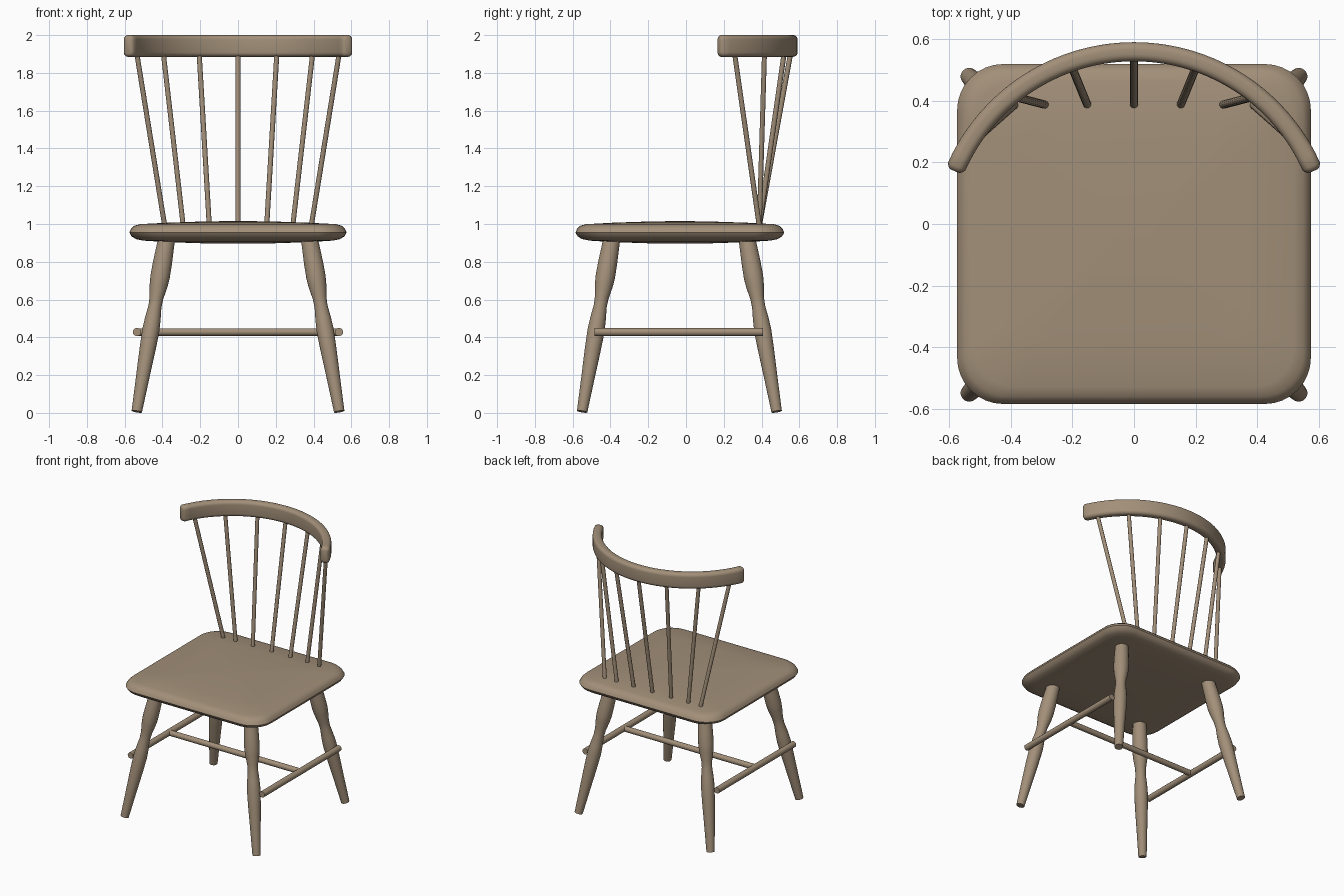
import bpy, bmesh, math
from mathutils import Vector

if "Cube" in bpy.data.objects:
    bpy.data.objects.remove(bpy.data.objects["Cube"])

wood = bpy.data.materials.new("brown wood")
wood.diffuse_color = (0.36, 0.275, 0.19, 1)
wood.use_nodes = True
wood.node_tree.nodes["Principled BSDF"].inputs["Base Color"].default_value = wood.diffuse_color


def loft(name, rings, smooth_angle=40):
    """Skin a list of equal-length point rings and cap both ends."""
    bm = bmesh.new()
    vr = [[bm.verts.new(p) for p in ring] for ring in rings]
    n = len(vr[0])
    for a, b in zip(vr, vr[1:]):
        for i in range(n):
            j = (i + 1) % n
            bm.faces.new((a[i], a[j], b[j], b[i]))
    bm.faces.new(vr[0][::-1])
    bm.faces.new(vr[-1])
    bmesh.ops.recalc_face_normals(bm, faces=bm.faces)
    me = bpy.data.meshes.new(name)
    bm.to_mesh(me)
    bm.free()
    me.materials.append(wood)
    ob = bpy.data.objects.new(name, me)
    bpy.context.collection.objects.link(ob)
    bpy.ops.object.select_all(action='DESELECT')
    bpy.context.view_layer.objects.active = ob
    ob.select_set(True)
    bpy.ops.object.shade_smooth_by_angle(angle=math.radians(smooth_angle))
    return ob


def turned(name, a, b, profile, sides=12):
    """Turned rod from a to b; profile is a list of (fraction, radius)."""
    a, b = Vector(a), Vector(b)
    q = (b - a).to_track_quat('Z', 'Y')
    rings = []
    for t, r in profile:
        c = a.lerp(b, t)
        rings.append([c + q @ Vector((r * math.cos(k), r * math.sin(k), 0))
                      for k in (2 * math.pi * i / sides for i in range(sides))])
    return loft(name, rings)


def rounded_rect(hx, hy, r, seg=8):
    pts = []
    for k, (sx, sy) in enumerate(((1, 1), (-1, 1), (-1, -1), (1, -1))):
        for i in range(seg + 1):
            t = math.pi / 2 * (k + i / seg)
            pts.append((sx * (hx - r) + r * math.cos(t), sy * (hy - r) + r * math.sin(t)))
    return pts


# Seat: slightly domed rounded square
seat_profile = [(0.896, 0.50), (0.898, 0.38), (0.904, 0.20), (0.912, 0.075), (0.920, 0.035),
                (0.935, 0.011), (0.955, 0.0), (0.975, 0.009), (0.990, 0.024), (0.999, 0.055),
                (1.007, 0.20), (1.013, 0.38), (1.015, 0.50)]
loft("seat", [[(x, y - 0.0325, z) for x, y in
               rounded_rect(0.575 - d, 0.5525 - d, max(0.15 - 0.3 * d, 0.02))]
              for z, d in seat_profile])

# Legs: splayed, with a turned waist
leg_profile = [(0, 0.028), (0.2, 0.036), (0.36, 0.043), (0.47, 0.046), (0.54, 0.042),
               (0.61, 0.035), (0.66, 0.037), (0.73, 0.048), (0.78, 0.052), (0.86, 0.051),
               (1, 0.045)]
for side, s in (("left", -1), ("right", 1)):
    for place, y0, y1 in (("front", -0.55, -0.393), ("back", 0.48, 0.323)):
        turned(f"{place}_{side}_leg", (s * 0.536, y0, 0.007), (s * 0.378, y1, 0.92),
               leg_profile, 20)
    # Side stretchers, set outside the legs
    turned(f"{side}_stretcher", (s * 0.535, -0.485, 0.428), (s * 0.535, 0.407, 0.428),
           [(0, 0.022), (1, 0.022)])
turned("cross_stretcher", (-0.535, -0.04, 0.428), (0.535, -0.04, 0.428), [(0, 0.02), (1, 0.02)])

# Curved top rail
R, CY = 0.632, -0.072
END = math.radians(67.3)
section = rounded_rect(0.031, 0.0575, 0.024, 5)
steps = [(-END, 0.016), (-END + 0.008, 0.007), (-END + 0.026, 0)]
body = [(-END + 0.026 + (2 * END - 0.052) * i / 40, 0) for i in range(1, 40)]
steps = steps + body + [(-t, d) for t, d in reversed(steps)]
loft("top_rail", [[((R + u * (1 - d / 0.031)) * math.sin(t),
                    CY + (R + u * (1 - d / 0.031)) * math.cos(t),
                    1.9425 + v * (1 - d / 0.0575)) for u, v in section] for t, d in steps])

# Spindles fanning from the seat to the rail
for i, (x0, x1) in enumerate([(-0.388, -0.537), (-0.29, -0.396), (-0.152, -0.206), (0, 0),
                              (0.152, 0.206), (0.29, 0.396), (0.388, 0.537)]):
    turned(f"spindle_{i + 1}", (x0, 0.388, 0.99),
           (x1, CY + math.sqrt(R * R - x1 * x1) - 0.005, 1.91), [(0, 0.0135), (1, 0.0135)])
